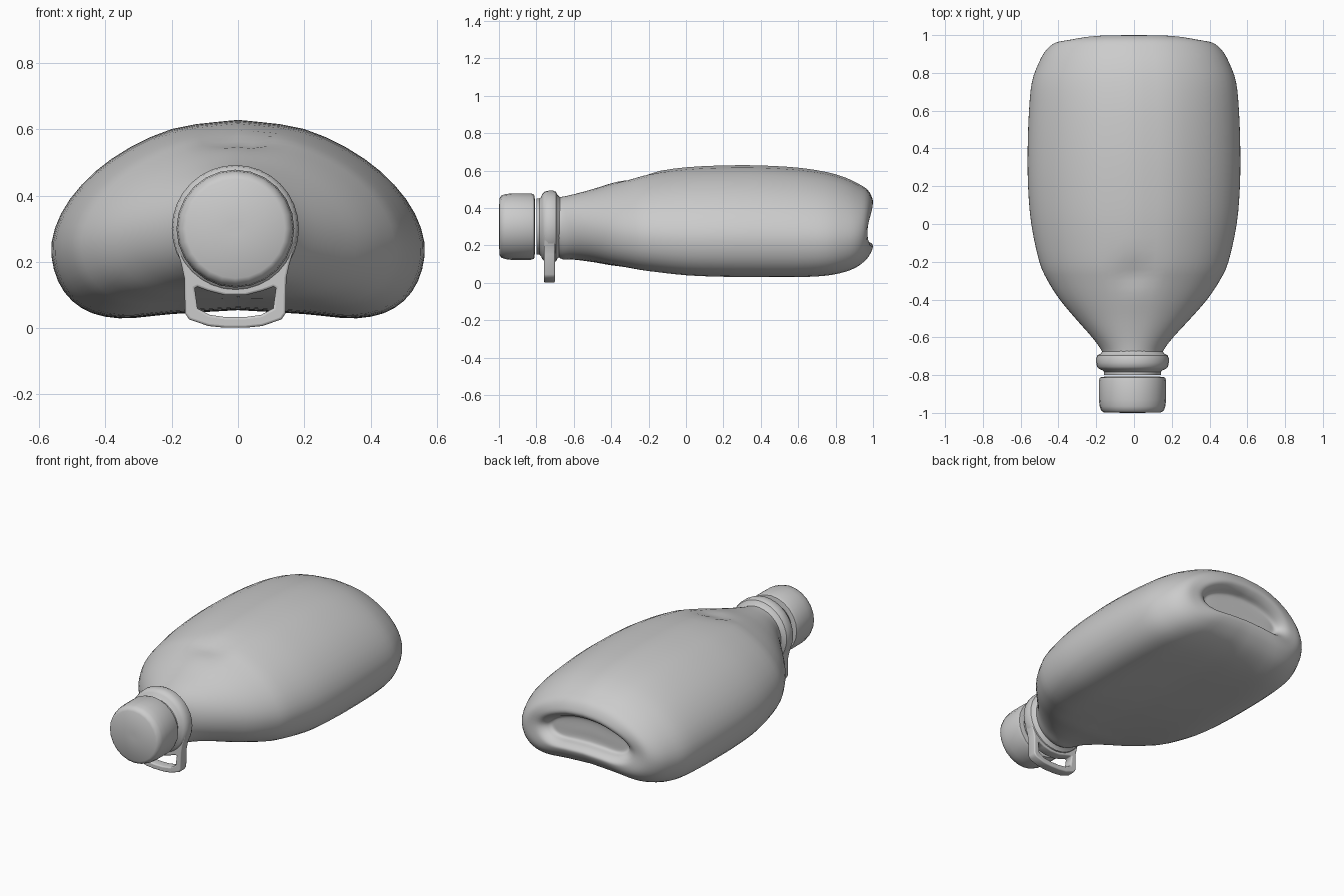
import bpy, bmesh
from math import sin, cos, pi, exp, radians

if "Cube" in bpy.data.objects:
    bpy.data.objects.remove(bpy.data.objects["Cube"])

CX, CZ = -0.008, 0.30     # neck axis


def spline(pts, n):
    """Catmull-Rom samples through tuples, n steps per span."""
    out = []
    for i in range(len(pts) - 1):
        p0, p1, p2 = pts[max(i - 1, 0)], pts[i], pts[i + 1]
        p3 = pts[min(i + 2, len(pts) - 1)]
        for k in range(n):
            t = k / n
            out.append(tuple(0.5 * (2 * b + (c - a) * t + (2 * a - 5 * b + 4 * c - d) * t * t
                                    + (3 * b - a - 3 * c + d) * t ** 3)
                             for a, b, c, d in zip(p0, p1, p2, p3)))
    return out + [pts[-1]]


def loft(name, rings, angle=40):
    """Skin a list of closed rings and cap both ends."""
    bm = bmesh.new()
    loops = [[bm.verts.new(p) for p in r] for r in rings]
    n = len(loops[0])
    for a, b in zip(loops, loops[1:]):
        for i in range(n):
            bm.faces.new((a[i], a[(i + 1) % n], b[(i + 1) % n], b[i]))
    bm.faces.new(loops[0])
    bm.faces.new(loops[-1])
    bmesh.ops.recalc_face_normals(bm, faces=bm.faces)
    me = bpy.data.meshes.new(name)
    bm.to_mesh(me)
    bm.free()
    ob = bpy.data.objects.new(name, me)
    bpy.context.collection.objects.link(ob)
    me.shade_smooth()
    me.set_sharp_from_angle(angle=radians(angle))
    return ob


def lathe(name, profile, n=32):
    """Revolve (radius, y) pairs about the neck axis."""
    return loft(name, [[(CX + r * cos(2 * pi * i / n), y, CZ + r * sin(2 * pi * i / n))
                        for i in range(n)] for r, y in profile])


# Kidney-shaped half section, top centre to bottom centre
half = spline([(0, .63), (.2, .602), (.38, .512), (.505, .39), (.56, .26),
               (.54, .14), (.47, .06), (.36, .03), (.2, .043), (0, .055)], 3)
half = [(x / .56, (z - .03) / .6) for x, z in half]
m = len(half) - 1
bean = half + [(-x, z) for x, z in half[-2:0:-1]]
disc = [(sin(pi * i / m), .5 + .5 * cos(pi * i / m)) for i in range(2 * m)]

# Body stations: y, half width, bottom z, top z, kidney blend, side dip
stations = [
    (-.80, .15, .15, .45, 0, 0), (-.70, .155, .145, .455, 0, 0),
    (-.66, .17, .125, .46, 0, 0), (-.60, .215, .122, .473, .1, 0),
    (-.50, .305, .105, .50, .35, 0), (-.40, .39, .083, .532, .6, 0),
    (-.30, .455, .07, .563, .8, 0), (-.20, .50, .058, .59, .92, 0),
    (0, .543, .04, .617, 1, 0), (.2, .56, .032, .627, 1, 0),
    (.4, .562, .03, .627, 1, 0), (.6, .555, .03, .615, 1, 0),
    (.75, .54, .038, .592, 1, 0), (.85, .505, .058, .563, 1, 0),
    (.92, .465, .088, .53, 1, 0), (.97, .415, .13, .498, 1, .01),
    (.995, .355, .17, .455, 1, .025), (.997, .315, .195, .425, 1, .03),
    (.97, .285, .215, .40, 1, .02), (.935, .26, .225, .385, 1, .01),
    (.925, .21, .245, .36, 1, 0), (.925, .05, .29, .31, 1, 0)]
rings = []
for y, w, zb, zt, b, dip in spline(stations, 3):
    ring = []
    for (dx, dz), (bx, bz) in zip(disc, bean):
        x, z = dx + (bx - dx) * b, dz + (bz - dz) * b
        px = x * w + CX * (1 - b)
        pz = zb + z * (zt - zb)
        if z > .5:   # shallow thumb dent on the upper shoulder
            pz -= .02 * exp(-(px / .09) ** 4 - ((y + .26) / .075) ** 2)
        ring.append((px, y - dip * x ** 4, pz))
    rings.append(ring)
loft("bottle_body", rings, 60)

# Screw cap and neck collar
lathe("screw_cap", [(.02, -1), (.15, -.998), (.166, -.988), (.174, -.965), (.178, -.93),
                    (.178, -.83), (.172, -.812), (.145, -.808)], 24)
lathe("neck_collar", [(.145, -.79), (.158, -.775), (.175, -.768), (.188, -.755), (.192, -.735),
                      (.192, -.71), (.186, -.695), (.17, -.687), (.155, -.67)])

# Hanging loop: flat outline with a hole, extruded
cu = bpy.data.curves.new("hanging_loop", 'CURVE')
cu.dimensions = '2D'
cu.fill_mode = 'BOTH'
cu.extrude = .022
cu.bevel_depth = .007
cu.bevel_resolution = 2
arc = [(.18 * cos(radians(a)), CZ + .18 * sin(radians(a))) for a in range(-15, 196, 10)]
side = [(.157, .20), (.147, .155), (.145, .05), (.135, .035), (.08, .016), (.03, .011)]
outer = arc + [(-x, z) for x, z in side] + side[::-1]
rim = [(.03, .109), (.08, .122), (.115, .135), (.130, .128), (.121, .058), (.08, .036), (.03, .029)]
hole = rim + [(-x, z) for x, z in rim[::-1]]
for pts in (outer, hole):
    s = cu.splines.new('POLY')
    s.points.add(len(pts) - 1)
    for p, (x, z) in zip(s.points, pts):
        p.co = (x, z, 0, 1)
    s.use_cyclic_u = True
loop = bpy.data.objects.new("hanging_loop", cu)
loop.location = (CX, -.73, -.003)
loop.rotation_euler = (pi / 2, 0, 0)
bpy.context.collection.objects.link(loop)
